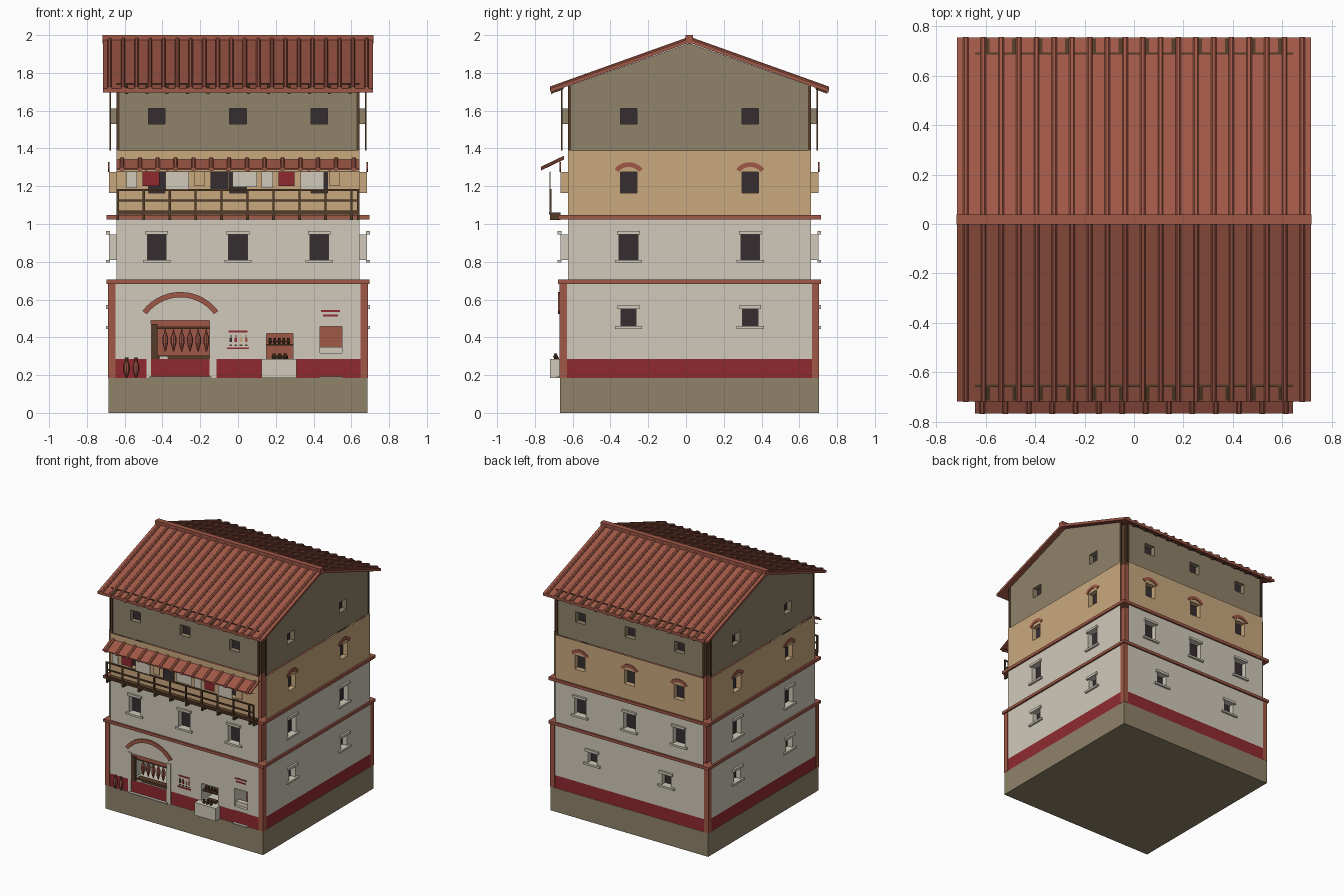
import bpy, bmesh, math
from mathutils import Vector

if "Cube" in bpy.data.objects:
    bpy.data.objects.remove(bpy.data.objects["Cube"])

CY, W, H = 0.018, 0.683, 0.643      # plan centre, wall distance, wall half width
RGB = {"plaster": (208, 202, 186), "ochre": (202, 169, 126), "terracotta": (160, 88, 71),
       "stone": (143, 130, 105), "dark_red": (143, 42, 47), "pane": (54, 45, 49),
       "wood": (84, 60, 40)}
MATS = {}
for name, rgb in RGB.items():
    m = bpy.data.materials.new(name)
    lin = [((c / 255 + 0.055) / 1.055) ** 2.4 for c in rgb]
    m.diffuse_color = (*lin, 1)
    m.use_nodes = True
    m.node_tree.nodes["Principled BSDF"].inputs["Base Color"].default_value = m.diffuse_color
    MATS[name] = m


def place(side, u, z, d):
    """u along the wall, z up, d outward; side 0 front, 1 right, 2 back, 3 left"""
    x, y = [(u, -d), (d, u), (-u, d), (-d, -u)][side]
    return Vector((x, y + CY, z))


class Part:
    def __init__(self, name):
        self.name, self.bm, self.slots = name, bmesh.new(), []

    def face(self, pts, mat):
        if mat not in self.slots:
            self.slots.append(mat)
        f = self.bm.faces.new([self.bm.verts.new(p) for p in pts])
        f.material_index = self.slots.index(mat)

    def loft(self, a, b, mat):
        n = len(a)
        for i in range(n):
            j = (i + 1) % n
            self.face([a[i], a[j], b[j], b[i]], mat)

    def prism(self, a, b, mat):
        self.loft(a, b, mat)
        self.face(a[::-1], mat)
        self.face(b, mat)

    def box(self, side, u0, u1, z0, z1, d0, d1, mat):
        c = [(u0, z0), (u1, z0), (u1, z1), (u0, z1)]
        self.prism([place(side, u, z, d0) for u, z in c],
                   [place(side, u, z, d1) for u, z in c], mat)

    def sweep(self, side, prof, d0, z0, d1, z1, mat):
        self.prism([place(side, u, z0 + h, d0) for u, h in prof],
                   [place(side, u, z1 + h, d1) for u, h in prof], mat)

    def arch(self, side, u, zc, r0, r1, half, d0, d1, mat, n=10):
        ring = []
        for i in range(n + 1):
            t = -half + 2 * half * i / n
            s, c = math.sin(t), math.cos(t)
            ring.append([place(side, u + r * s, zc + r * c, d)
                         for r, d in ((r0, d0), (r1, d0), (r1, d1), (r0, d1))])
        for a, b in zip(ring, ring[1:]):
            self.loft(a, b, mat)
        self.face(ring[0], mat)
        self.face(ring[-1], mat)

    def lathe(self, x, y, prof, mat, n=8):
        rings = [[Vector((x + r * math.cos(k * math.tau / n), y + r * math.sin(k * math.tau / n), z))
                  for k in range(n)] for r, z in prof]
        for a, b in zip(rings, rings[1:]):
            self.loft(a, b, mat)
        self.face(rings[0], mat)
        self.face(rings[-1], mat)

    def wall(self, side, w, z0, z1, d, holes, mat, cuts=(), zcuts=()):
        """flat wall with recessed openings: (u0, u1, z0, z1, depth, back material)"""
        us = sorted({-w, w, *cuts, *[h[i] for h in holes for i in (0, 1)]})
        zs = sorted({z0, z1, *zcuts, *[h[i] for h in holes for i in (2, 3)]})
        for a, b in zip(us, us[1:]):
            for c, e in zip(zs, zs[1:]):
                u, z = (a + b) / 2, (c + e) / 2
                if not any(h[0] < u < h[1] and h[2] < z < h[3] for h in holes):
                    self.face([place(side, *p, d) for p in ((a, c), (b, c), (b, e), (a, e))],
                              mat(u, z) if callable(mat) else mat)
        for a, b, c, e, depth, back in holes:
            q = ((a, c), (b, c), (b, e), (a, e))
            inner = [place(side, *p, d - depth) for p in q]
            self.loft([place(side, *p, d) for p in q], inner, mat(0, 0.5) if callable(mat) else mat)
            self.face(inner, back)

    def done(self):
        bmesh.ops.remove_doubles(self.bm, verts=self.bm.verts, dist=1e-5)
        bmesh.ops.recalc_face_normals(self.bm, faces=self.bm.faces)
        me = bpy.data.meshes.new(self.name)
        self.bm.to_mesh(me)
        for s in self.slots:
            me.materials.append(MATS[s])
        bpy.context.collection.objects.link(bpy.data.objects.new(self.name, me))


# Plinth, storey bands, corner pillars
p = Part("plinth")
p.box(0, -.685, .685, 0, .185, -.685, .685, "stone")
p.done()
p = Part("storey_bands")
for z0, z1 in ((.683, .705), (1.025, 1.048)):
    p.box(0, -.696, .696, z0, z1, -.696, .696, "terracotta")
p.done()
p = Part("corner_pillars")
for s in range(4):
    p.box(s, .648, .687, .185, .69, .648, .687, "terracotta")
    p.box(s, .595, .641, .70, 1.39, .595, .641, "terracotta")
    p.box(s, .595, .641, 1.39, 1.73, .595, .641, "wood")
p.done()

# Storey walls with recessed windows
ground, first, second, top = (Part(n + "_floor_walls") for n in ("ground", "first", "second", "top"))
trim, arches, boards = Part("window_trim"), Part("window_arches"), Part("corner_boards")


def hole(u, w, z0, z1):
    return (u - w, u + w, z0, z1, .04, "pane")


def ground_mat(u, z):
    return "dark_red" if z < .285 else "plaster"


def shop_mat(u, z):
    bare = -.485 < u < -.46 or -.15 < u < -.115
    return "plaster" if z > .285 or bare else "dark_red"


for s in range(4):
    us = (-.322, .322) if s % 2 else (-.43, 0, .43)
    first.wall(s, H, .70, 1.03, W, [hole(u, .05, .81, .945) for u in us], "plaster")
    second.wall(s, H, 1.045, 1.39, W, [hole(u, .044, 1.165, 1.275) for u in us], "ochre")
    top.wall(s, H, 1.39, 1.73, .675, [hole(u, .044, 1.53, 1.612) for u in us], "stone")
    for u in us:
        trim.box(s, u - .06, u + .06, .945, .963, W - .005, .698, "plaster")
        trim.box(s, u - .072, u + .072, .795, .81, W - .005, .698, "plaster")
        arches.arch(s, u, 1.232, .07, .095, .9, W - .002, W + .006, "terracotta")
    if s == 0:
        ground.wall(s, .65, .185, .69, W,
                    [(-.46, -.15, .287, .49, .3, "terracotta"), (.15, .29, .285, .42, .15, "terracotta"),
                     (.435, .55, .285, .458, .15, "terracotta")],
                    shop_mat, (-.485, -.115), (.285,))
    else:
        ground.wall(s, .65, .185, .69, W, [hole(u, .04, .46, .55) for u in (-.322, .322)],
                    ground_mat, zcuts=(.285,))
        for u in (-.322, .322):
            trim.box(s, u - .058, u + .058, .55, .57, W - .005, .698, "plaster")
            trim.box(s, u - .072, u + .072, .445, .46, W - .005, .698, "plaster")
    for u in (-.636, .636):
        boards.box(s, u - .008, u + .008, 1.39, 1.73, .672, .68, "wood")
    if s % 2:
        top.face([place(s, -H, 1.73, .675), place(s, H, 1.73, .675), place(s, 0, 1.957, .675)], "stone")
for p in (ground, first, second, top, trim, arches, boards):
    p.done()

# Tiled roof, ridge and rafters
roof, rafters = Part("tiled_roof"), Part("roof_rafters")


def rect(u, w, h0, h1):
    return [(u - w, h0), (u + w, h0), (u + w, h1), (u - w, h1)]


def rib(u, w, h):
    return [(u - w, -.01), (u + w, -.01), (u + w, h * .5), (u + w * .5, h), (u - w * .5, h), (u - w, h * .5)]


for s in (0, 2):
    roof.sweep(s, rect(0, .716, -.02, 0), 0, 1.98, .736, 1.717, "terracotta")
    for i in range(20):
        roof.sweep(s, rib(-.68 + i * .0716, .011, .012), 0, 1.98, .738, 1.716, "terracotta")
    for i in range(12):
        rafters.sweep(s, rect(-.59 + i * .1075, .008, -.03, .003), .67, 1.741, .732, 1.719, "wood")
    rafters.box(s, -H, H, 1.715, 1.744, .667, .676, "wood")
roof.box(0, -.718, .718, 1.955, 2.0, -.02, .02, "terracotta")
roof.done()
rafters.done()

# Balcony with railing
p = Part("balcony")
p.box(0, -H, H, 1.05, 1.06, W, .742, "wood")
posts = [-.637 + i * .1375 for i in range(10)] + [.637]
for u in posts:
    p.box(0, u - .006, u + .006, 1.055, 1.185, .731, .741, "wood")
    p.box(0, u - .007, u + .007, 1.02, 1.05, W, .738, "wood")
for z in (1.06, 1.118, 1.175):
    p.box(0, -H, H, z, z + .011, .732, .74, "wood")
p.done()

# Awning above the balcony
p = Part("balcony_awning")
p.sweep(0, rect(0, H, -.008, 0), .663, 1.352, .783, 1.295, "terracotta")
for i in range(14):
    p.sweep(0, rib(-.614 + i * .0944, .011, .01), .663, 1.352, .786, 1.293, "terracotta")
p.done()

# Washing line
p = Part("washing")
p.box(0, -H, H, 1.274, 1.278, .736, .739, "wood")
for u0, u1, z0, m in ((-.59, -.535, 1.19, "plaster"), (-.505, -.415, 1.2, "dark_red"),
                      (-.385, -.26, 1.185, "plaster"), (-.23, -.175, 1.2, "ochre"),
                      (-.145, -.05, 1.185, "pane"), (-.03, .10, 1.195, "plaster"),
                      (.125, .185, 1.19, "plaster"), (.215, .30, 1.2, "dark_red"),
                      (.33, .455, 1.18, "plaster"), (.485, .54, 1.2, "ochre")):
    p.box(0, u0, u1, z0, 1.274, .735, .74, m)
p.done()

# Large shop opening: arch, jambs, lintel, shutter, shelf, hanging goods
p = Part("shop_front")
p.arch(0, -.305, .39, .222, .25, .93, W - .002, W + .012, "terracotta", 14)
for u0, u1 in ((-.485, -.46), (-.15, -.115)):
    p.box(0, u0, u1, .185, .50, W, W + .006, "plaster")
p.box(0, -.47, -.14, .185, .193, W, W + .02, "plaster")
p.box(0, -.46, -.15, .455, .49, W - .02, W - .01, "terracotta")
p.box(0, -.46, -.15, .443, .452, W - .03, W - .02, "wood")
p.box(0, -.46, -.425, .285, .47, W - .01, W + .004, "wood")
p.box(0, -.425, -.15, .287, .305, W - .06, W - .01, "wood")
p.box(0, -.415, -.37, .287, .3, W - .005, W + .003, "plaster")
p.done()
p = Part("hanging_goods")
for i in range(6):
    p.lathe(-.385 + i * .0435, CY - W + .04,
            ((.002, .45), (.004, .43), (.015, .40), (.015, .37), (.003, .325)), "terracotta")
p.done()
p = Part("amphorae")
for u in (-.59, -.54):
    p.lathe(u, CY - W - .016, ((.003, .186), (.015, .22), (.016, .25), (.007, .275), (.009, .292)), "terracotta")
p.done()

# Food counter with jars
p = Part("food_counter")
p.box(0, .125, .31, .185, .285, W - .01, .738, "plaster")
p.box(0, .15, .29, .357, .366, W - .05, W - .01, "wood")
p.box(0, .185, .265, .285, .303, W - .04, W - .01, "wood")
p.done()
p = Part("jars")
for i in range(5):
    p.lathe(.17 + i * .024, CY - W + .03, ((.006, .366), (.011, .378), (.006, .392), (.008, .397)), "wood")
for i in range(3):
    p.lathe(.19 + i * .03, CY - .708, ((.008, .285), (.013, .297), (.007, .31), (.009, .315)), "wood")
p.done()

# Small stall and its steps
p = Part("small_stall")
for i in range(2):
    p.box(0, .435, .55, .285 + i * .032, .316 + i * .032, W - .06, W - .002 - i * .02, "plaster")
p.box(0, .43, .555, .185, .193, W, W + .02, "plaster")
p.done()

# Painted wall signs
p = Part("painted_signs")
for u, w, z in ((.0, .05, .43), (.0, .058, .342), (.49, .05, .54), (.49, .04, .516)):
    p.box(0, u - w, u + w, z - .005, z + .005, W, W + .004, "dark_red")
for i, m in enumerate(("pane", "dark_red", "ochre", "terracotta")):
    u = -.038 + i * .027
    p.box(0, u - .007, u + .007, .375, .397, W, W + .004, m)
    p.box(0, u - .003, u + .003, .397, .412, W, W + .004, m)
    p.box(0, u - .007, u + .007, .355, .363, W, W + .004, "wood")
p.done()
